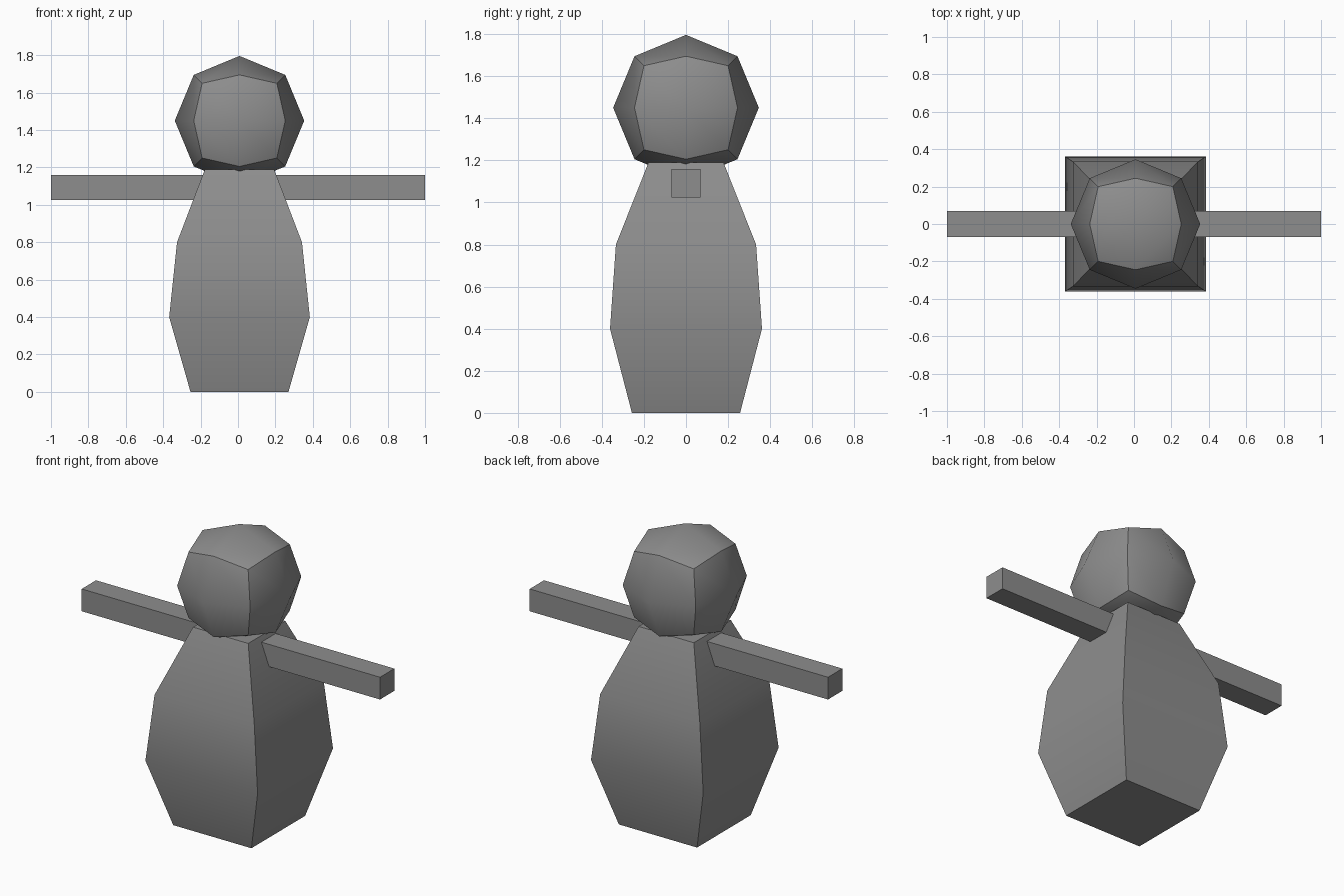
import bpy, bmesh, math
from mathutils import Vector

if "Cube" in bpy.data.objects:
    bpy.data.objects.remove(bpy.data.objects["Cube"])

CX = 0.008  # body and head sit very slightly right of the arm span's middle

grey = bpy.data.materials.new("mid grey")
grey.diffuse_color = (0.27, 0.27, 0.27, 1)
grey.use_nodes = True
grey.node_tree.nodes["Principled BSDF"].inputs["Base Color"].default_value = grey.diffuse_color


def make_object(name, bm):
    """Turn a bmesh into an object, smooth except at hard corners."""
    bmesh.ops.recalc_face_normals(bm, faces=bm.faces)
    mesh = bpy.data.meshes.new(name)
    bm.to_mesh(mesh)
    bm.free()
    mesh.materials.append(grey)
    obj = bpy.data.objects.new(name, mesh)
    bpy.context.collection.objects.link(obj)
    bpy.ops.object.select_all(action='DESELECT')
    obj.select_set(True)
    bpy.context.view_layer.objects.active = obj
    bpy.ops.object.shade_smooth_by_angle(angle=math.radians(42))
    return obj


# Body: square rings (height, half width, half depth) lofted upward
bm = bmesh.new()
rings = []
for z, hx, hy in [(0, 0.262, 0.257), (0.4, 0.376, 0.361),
                  (0.8, 0.334, 0.333), (1.19, 0.185, 0.178)]:
    rings.append([bm.verts.new((CX + sx * hx, sy * hy, z))
                  for sx, sy in ((-1, -1), (1, -1), (1, 1), (-1, 1))])
for low, high in zip(rings, rings[1:]):
    for i in range(4):
        j = (i + 1) % 4
        bm.faces.new((low[i], low[j], high[j], high[i]))
bm.faces.new(rings[0][::-1])
bm.faces.new(rings[-1])
make_object("body", bm)

# Head: cube divided once and pushed out onto a sphere
bm = bmesh.new()
bmesh.ops.create_cube(bm, size=1)
bmesh.ops.subdivide_edges(bm, edges=bm.edges[:], cuts=1, use_grid_fill=True)
for v in bm.verts:
    v.co = v.co.normalized() * 0.346 + Vector((CX, 0, 1.45))
make_object("head", bm)

# Arms: straight square bars starting inside the body
for side, name in ((-1, "left_arm"), (1, "right_arm")):
    bm = bmesh.new()
    bmesh.ops.create_cube(bm, size=1)
    for v in bm.verts:
        v.co = Vector((side * 0.575 + v.co.x * 0.85, v.co.y * 0.137, 1.092 + v.co.z * 0.135))
    make_object(name, bm)
